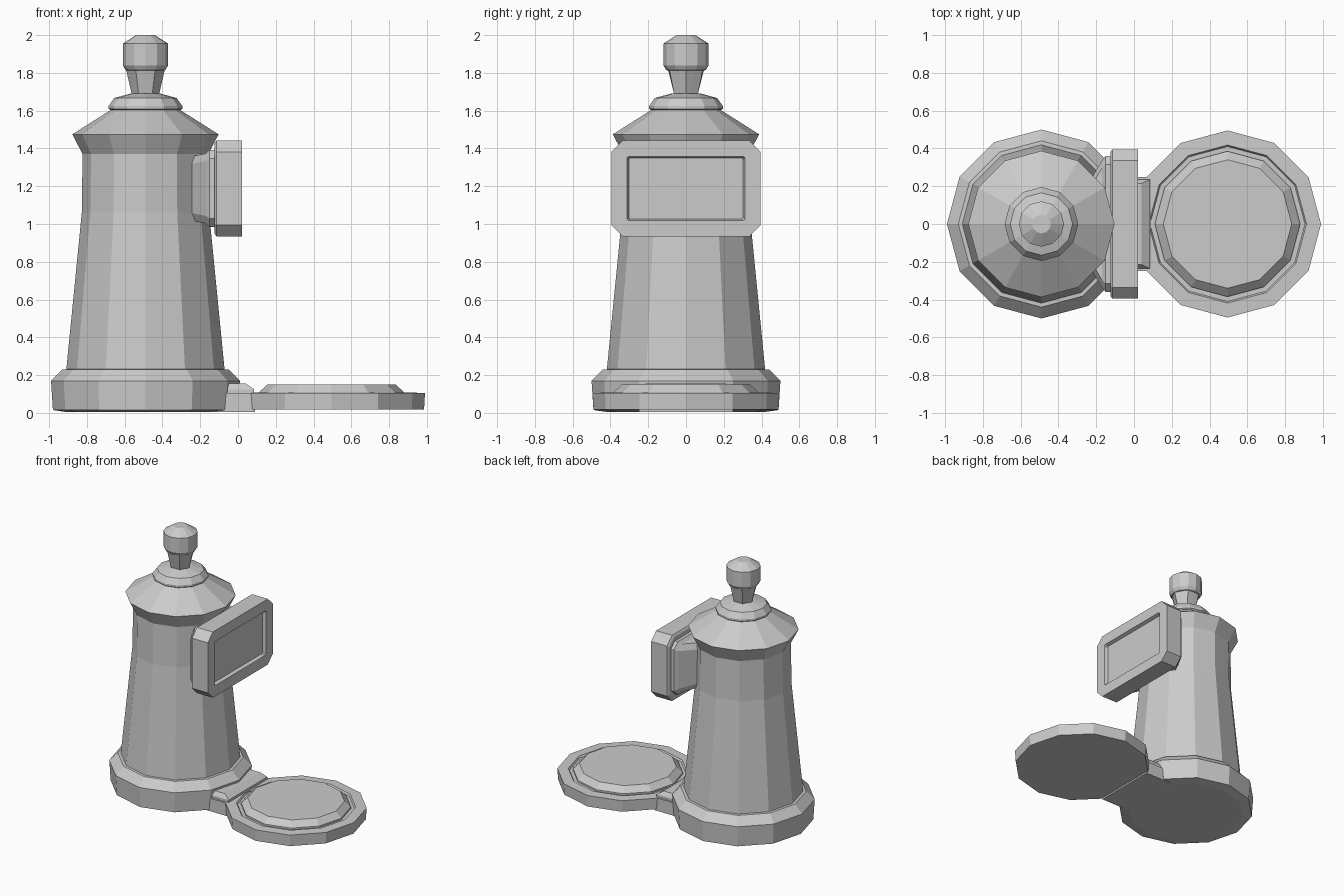
import bpy, bmesh
from math import cos, sin, pi

if "Cube" in bpy.data.objects:
    bpy.data.objects.remove(bpy.data.objects["Cube"])


def loft(name, rings):
    """Skin a list of equal-length vertex rings and cap both ends."""
    bm = bmesh.new()
    vs = [[bm.verts.new(p) for p in ring] for ring in rings]
    n = len(vs[0])
    for a, b in zip(vs, vs[1:]):
        for i in range(n):
            j = (i + 1) % n
            bm.faces.new((a[i], a[j], b[j], b[i]))
    bm.faces.new(vs[0][::-1])
    bm.faces.new(vs[-1])
    bmesh.ops.recalc_face_normals(bm, faces=bm.faces)
    mesh = bpy.data.meshes.new(name)
    bm.to_mesh(mesh)
    bm.free()
    ob = bpy.data.objects.new(name, mesh)
    bpy.context.collection.objects.link(ob)
    return ob


def circle(cx, r, z, n=12, flute=1.0):
    return [(cx + r * (flute if i % 2 else 1) * cos(2 * pi * i / n),
             r * (flute if i % 2 else 1) * sin(2 * pi * i / n), z) for i in range(n)]


def lathe(name, cx, profile):
    return loft(name, [circle(cx, r, z) for r, z in profile])


def panel_ring(x, hy, hz, c, zc=1.188):
    """Rectangle in the yz plane with cut corners."""
    pts = [(hy, hz - c), (hy - c, hz), (c - hy, hz), (-hy, hz - c),
           (-hy, c - hz), (c - hy, -hz), (hy - c, -hz), (hy, c - hz)]
    return [(x, y, zc + z) for y, z in pts]


def rect(x0, x1, hy, z):
    return [(x0, -hy, z), (x1, -hy, z), (x1, hy, z), (x0, hy, z)]


TX, PX = -0.49, 0.495

# Tower: foot, tapered body and cone roof
lathe("tower_foot", TX, [(.42, 0.005), (.49, .015), (.5, .17), (.44, .23), (.40, .232)])
lathe("tower_body", TX, [(.42, .22), (.337, 1.06), (.333, 1.37), (.387, 1.475),
                         (.185, 1.603)])
lathe("roof_collar", TX, [(.18, 1.6), (.195, 1.61), (.195, 1.625), (.165, 1.667), (.08, 1.69)])

# Fluted neck and knob
loft("knob_neck", [circle(TX, .072, 1.685, flute=.8), circle(TX, .102, 1.815, flute=.93),
                   circle(TX, .102, 1.835)])
lathe("knob", TX, [(.09, 1.81), (.105, 1.815), (.12, 1.84), (.12, 1.955), (.05, 2.0)])

# Screen with recessed face, and its mounting plate
loft("screen", [panel_ring(-.125, .38, .238, .055), panel_ring(-.115, .395, .253, .06),
                panel_ring(.02, .395, .253, .06), panel_ring(.02, .312, .17, .008),
                panel_ring(-.005, .303, .161, .008)])
loft("screen_mount", [panel_ring(-.25, .2, .17, .04), panel_ring(-.17, .335, .185, .04),
                      panel_ring(-.15, .36, .205, .045), panel_ring(-.12, .36, .205, .045)])

# Round platform with groove and raised pad
lathe("platform", PX, [(.49, .018), (.495, .105), (.418, .108), (.41, .095), (.36, .095)])
lathe("platform_pad", PX, [(.385, .09), (.385, .108), (.34, .15)])

# Link between tower and platform, with raised hinge cover
loft("link", [rect(-.15, .09, .25, .006), rect(-.15, .09, .25, .105)])
loft("link_cover", [rect(-.15, .085, .235, .10), rect(-.15, .085, .235, .125),
                    rect(-.15, .04, .215, .155)])
